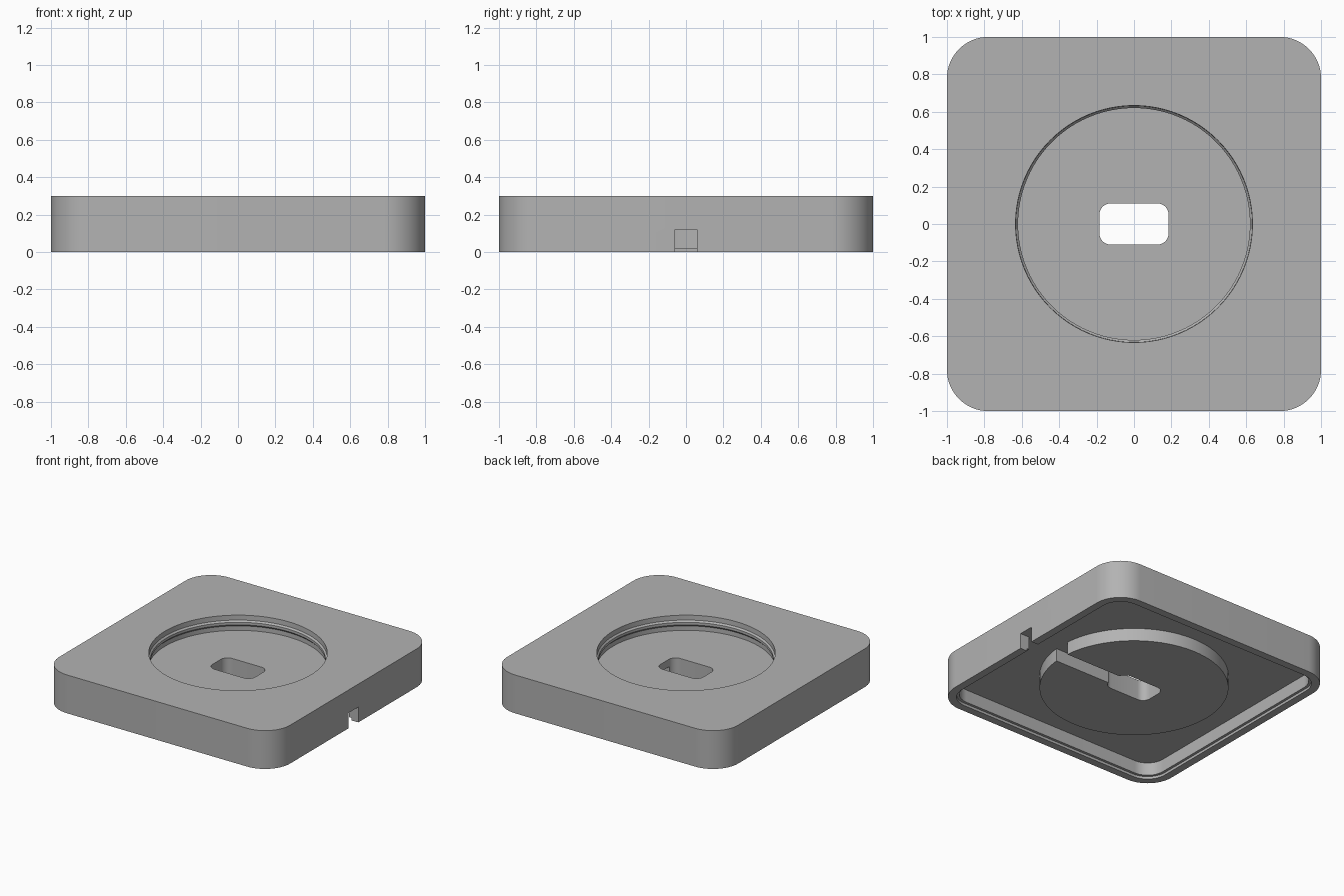
import bpy, bmesh, math

if "Cube" in bpy.data.objects:
    bpy.data.objects.remove(bpy.data.objects["Cube"])

grey = bpy.data.materials.new("plain grey")
grey.diffuse_color = (0.45, 0.45, 0.45, 1)
grey.use_nodes = True
grey.node_tree.nodes["Principled BSDF"].inputs["Base Color"].default_value = grey.diffuse_color


def link(name, bm):
    bmesh.ops.recalc_face_normals(bm, faces=bm.faces)
    me = bpy.data.meshes.new(name)
    bm.to_mesh(me)
    bm.free()
    me.materials.append(grey)
    ob = bpy.data.objects.new(name, me)
    bpy.context.collection.objects.link(ob)
    return ob


def rounded_block(name, hx, hy, r, z0, z1, seg=16):
    """Upright prism with a rounded rectangle outline."""
    bm = bmesh.new()
    vs = []
    for i, (sx, sy) in enumerate([(1, 1), (-1, 1), (-1, -1), (1, -1)]):
        for k in range(seg + 1):
            a = math.pi / 2 * (i + k / seg)
            vs.append(bm.verts.new((sx * (hx - r) + r * math.cos(a),
                                    sy * (hy - r) + r * math.sin(a), z0)))
    face = bm.faces.new(vs)
    top = bmesh.ops.extrude_face_region(bm, geom=[face])["geom"]
    bmesh.ops.translate(bm, vec=(0, 0, z1 - z0),
                        verts=[v for v in top if isinstance(v, bmesh.types.BMVert)])
    return link(name, bm)


def turned(name, profile, seg=96):
    """Solid of revolution about z from (radius, height) points, bottom to top."""
    bm = bmesh.new()
    rings = [[bm.verts.new((r * math.cos(2 * math.pi * i / seg),
                            r * math.sin(2 * math.pi * i / seg), z))
              for i in range(seg)] for r, z in profile]
    for a, b in zip(rings, rings[1:]):
        for i in range(seg):
            j = (i + 1) % seg
            bm.faces.new((a[i], a[j], b[j], b[i]))
    bm.faces.new(rings[0])
    bm.faces.new(rings[-1])
    return link(name, bm)


def combine(target, tool, operation):
    mod = target.modifiers.new(operation, 'BOOLEAN')
    mod.operation = operation
    mod.solver = 'EXACT'
    mod.object = tool
    bpy.context.view_layer.objects.active = target
    bpy.ops.object.modifier_apply(modifier=mod.name)
    bpy.data.objects.remove(tool)


# outer shell
body = rounded_block("base_body", 1, 1, 0.22, 0, 0.3)

# underside: shallow cover seat, then the deeper cavity
combine(body, rounded_block("cover_seat", 0.94, 0.94, 0.16, -0.1, 0.02), 'DIFFERENCE')
combine(body, rounded_block("cavity", 0.92, 0.92, 0.14, -0.1, 0.12), 'DIFFERENCE')

# round boss hanging in the cavity, carrying the pocket floor
combine(body, turned("boss", [(0.67, 0.02), (0.67, 0.15)]), 'UNION')

# round top pocket with a small retaining ridge
combine(body, turned("pocket", [(0.635, 0.18), (0.635, 0.215), (0.62, 0.23), (0.62, 0.25),
                                (0.632, 0.262), (0.637, 0.4)]), 'DIFFERENCE')

# connector hole and cable channel out to the right side
combine(body, rounded_block("hole", 0.185, 0.11, 0.06, -0.1, 0.4, 8), 'DIFFERENCE')
channel = rounded_block("channel", 0.6, 0.06, 0.0005, -0.1, 0.12, 1)
channel.location.x = 0.65
bpy.context.view_layer.update()
combine(body, channel, 'DIFFERENCE')

# smooth curves, crisp edges
bpy.ops.object.select_all(action='DESELECT')
body.select_set(True)
bpy.context.view_layer.objects.active = body
bpy.ops.object.shade_smooth_by_angle(angle=math.radians(30))
